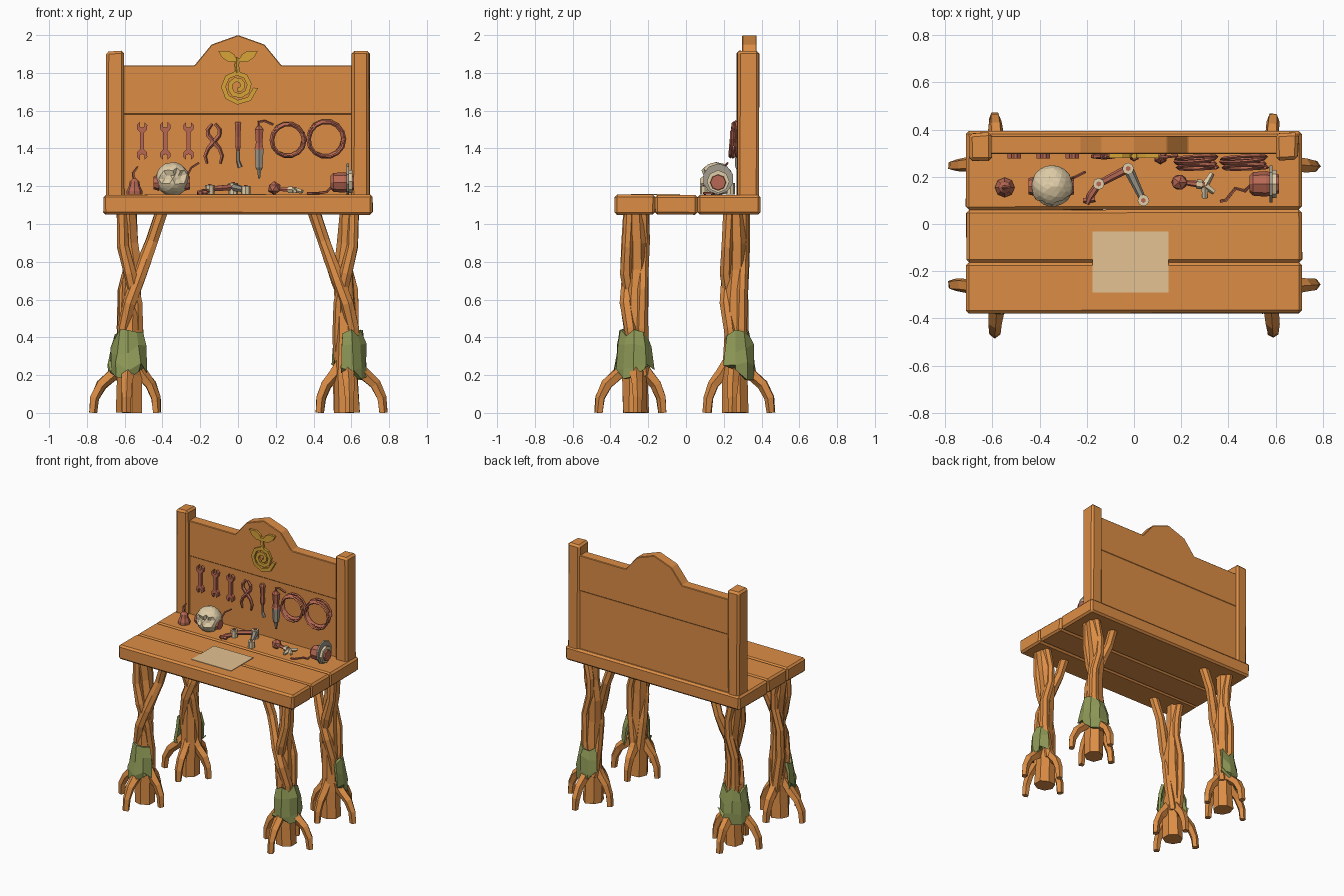
import bpy, bmesh, math, random
from mathutils import Vector

random.seed(4)
if "Cube" in bpy.data.objects:
    bpy.data.objects.remove(bpy.data.objects["Cube"])


def material(name, *rgb):
    m = bpy.data.materials.new(name)
    m.use_nodes = True
    m.diffuse_color = (*rgb, 1)
    m.node_tree.nodes["Principled BSDF"].inputs["Base Color"].default_value = (*rgb, 1)
    return m


WOOD = material("orange wood", .72, .27, .06)
MOSS = material("moss green", .27, .32, .095)
GOLD = material("gold", .68, .37, .04)
RED = material("copper red", .48, .14, .088)
BONE = material("bone", .74, .61, .39)
PAPER = material("paper", .77, .54, .29)
METAL = material("grey metal", .36, .33, .27)


def finish(bm, name, mat, bevel=0):
    if bevel:
        bmesh.ops.bevel(bm, geom=bm.edges[:], offset=bevel, segments=1, affect='EDGES')
    bmesh.ops.recalc_face_normals(bm, faces=bm.faces)
    me = bpy.data.meshes.new(name)
    bm.to_mesh(me)
    bm.free()
    me.materials.append(mat)
    ob = bpy.data.objects.new(name, me)
    bpy.context.scene.collection.objects.link(ob)
    return ob


def box(name, mat, lo, hi, bevel=0, wobble=0):
    bm = bmesh.new()
    bmesh.ops.create_cube(bm, size=1)
    for v in bm.verts:
        v.co = Vector([(a + b) / 2 + c * (b - a) + random.uniform(-wobble, wobble)
                       for a, b, c in zip(lo, hi, v.co)])
    return finish(bm, name, mat, bevel)


def prism(name, mat, outline, y0, y1, at=(0, 0), bevel=0):
    """Extrude an x-z outline from y0 to y1."""
    bm = bmesh.new()
    face = bm.faces.new([bm.verts.new((x + at[0], y0, z + at[1])) for x, z in outline])
    new = bmesh.ops.extrude_face_region(bm, geom=[face])["geom"]
    for v in new:
        if isinstance(v, bmesh.types.BMVert):
            v.co.y = y1
    return finish(bm, name, mat, bevel)


def tube(name, mat, path, radii, sides=6, jitter=0):
    """Sweep a ring along a path; radii is one number or one per point."""
    pts = [Vector(p) for p in path]
    if not isinstance(radii, (list, tuple)):
        radii = [radii] * len(pts)
    tans = [(pts[min(i + 1, len(pts) - 1)] - pts[max(i - 1, 0)]).normalized()
            for i in range(len(pts))]
    ref = min((Vector((1, 0, 0)), Vector((0, 1, 0)), Vector((0, 0, 1))),
              key=lambda a: max(abs(t.dot(a)) for t in tans))
    bm = bmesh.new()
    rings = []
    for p, t, r in zip(pts, tans, radii):
        u = t.cross(ref).normalized()
        w = t.cross(u)
        ring = []
        for k in range(sides):
            a = math.tau * k / sides
            s = r * (1 + random.uniform(-jitter, jitter))
            co = p + u * math.cos(a) * s + w * math.sin(a) * s
            co.z = max(co.z, 0)
            ring.append(bm.verts.new(co))
        rings.append(ring)
    for a, b in zip(rings, rings[1:]):
        for k in range(sides):
            n = (k + 1) % sides
            bm.faces.new((a[k], a[n], b[n], b[k]))
    bm.faces.new(rings[0])
    bm.faces.new(rings[-1])
    return finish(bm, name, mat)


# Table top planks, butted together
for name, y0, y1 in (("front", -.378, -.163), ("middle", -.163, .06), ("back", .06, .395)):
    box(name + "_plank", WOOD, (-.712, y0, 1.05), (.712, y1, 1.155), .013, .002)

# Back board with a raised crest, and its two posts
box("lower_back_board", WOOD, (-.62, .3, 1.13), (.62, .372, 1.58))
half = [(.23, 1.84), (.14, 1.95)]
crest = [(-.62, 1.58), (.62, 1.58), (.62, 1.84)] + half + [(0, 2)]
crest += [(-x, z) for x, z in reversed(half)] + [(-.62, 1.84)]
prism("upper_back_board", WOOD, crest, .297, .374, bevel=.004)
for side in (-1, 1):
    x0, x1 = sorted((side * .603, side * .697))
    box("back_post", WOOD, (x0, .27, 1.12), (x1, .386, 1.915), .014, .004)

# Twisted trunk legs with roots and a moss wrap
STRANDS = [
    [(0, 0, 0, .07), (.005, 0, .2, .066), (.005, 0, .42, .058), (.01, 0, .6, .052),
     (.02, .01, .76, .05), (0, .01, .9, .05), (-.012, 0, 1.07, .054)],
    [(-.03, 0, .25, .035), (-.03, -.025, .45, .034), (.0, -.045, .58, .036),
     (.045, -.035, .7, .037), (.085, -.01, .81, .035), (.122, .01, .91, .032), (.175, 0, 1.07, .033)],
    [(.03, .03, .2, .035), (.045, .01, .4, .033), (.04, -.02, .58, .032),
     (.005, -.045, .74, .035), (-.03, -.04, .88, .032), (-.035, -.03, 1.07, .03)],
    [(0, .045, .2, .035), (-.03, .035, .45, .033), (-.03, .04, .65, .03),
     (.01, .045, .8, .03), (.01, .05, .92, .028), (-.02, .045, 1.07, .03)],
]
ROOT = [(.02, .29, .034), (.085, .205, .034), (.145, .15, .031), (.18, .08, .027), (.188, 0, .023)]


def moss_wrap(cx, cy, facing):
    bm = bmesh.new()
    rows = []
    for z, r in ((.19, .1), (.25, .1), (.34, .088), (.42, .07)):
        row = []
        for k in range(6):
            a = facing + math.radians(-88 + k * 35)
            rr = r * random.uniform(.88, 1.1)
            dz = random.uniform(-.035, .025)
            if z < .22:
                dz += .07 * (abs(k - 2.5) / 2.5) ** 2
            row.append(bm.verts.new((cx + rr * math.cos(a), cy + rr * math.sin(a), z + dz)))
        rows.append(row)
    for a, b in zip(rows, rows[1:]):
        for k in range(5):
            bm.faces.new((a[k], a[k + 1], b[k + 1], b[k]))
    ob = finish(bm, "moss_wrap", MOSS)
    mod = ob.modifiers.new("thickness", 'SOLIDIFY')
    mod.thickness, mod.offset = .02, 0


for sx, cy, facing in ((-1, -.27, 250), (1, -.27, 340), (1, .258, 55), (-1, .262, 135)):
    cx = sx * .577
    sy = 1 if cy > 0 else -1
    for s in STRANDS:
        tube("leg_strand", WOOD, [(cx - sx * x, cy + y, z) for x, y, z, r in s],
             [p[3] for p in s], 7, .1)
    for k in range(4):
        a = math.pi / 2 * k - .07 * sx * sy
        # Roots facing the middle of the table are shorter
        reach = 1.02 if math.cos(a) * sx + math.sin(a) * sy > 0 else .78
        tube("leg_root", WOOD, [(cx + r * reach * math.cos(a), cy + r * reach * math.sin(a), z)
                                for r, z, w in ROOT], [w for r, z, w in ROOT], 5, .1)
    moss_wrap(cx, cy, math.radians(facing))

# Spiral ornament with a stem and two leaves
outer, inner = [], []
for i in range(20):
    a, r = -.1 - i * .75, .094 - i * .0041
    for edge, w in ((outer, .0125), (inner, -.0125)):
        edge.append(((r + w) * math.cos(a), (r + w) * math.sin(a)))
prism("spiral_ornament", GOLD, outer + inner[::-1], .28, .299, (0, 1.73))
tube("ornament_stem", GOLD, [(0, .288, 1.8), (-.005, .288, 1.84), (0, .288, 1.88)], .013, 5)
leaf = [(0, .0), (.05, .0), (.085, .025), (.105, .06), (.05, .06), (.02, .04)]
for s in (-1, 1):
    prism("ornament_leaf", GOLD, [(s * x, z) for x, z in leaf], .28, .298, (0, 1.857))

# Hanging wrenches
q = [(0, .07), (.012, .075), (.012, .1), (.028, .085), (.026, .06), (.011, .045)]
right = q + [(x, -z) for x, z in reversed(q)]
wrench = right + [(-x, z) for x, z in reversed(right) if x > 0]
for x in (-.508, -.385, -.262):
    prism("wrench", RED, wrench, .278, .299, (x, 1.44))

# Hanging pliers
for s in (-1, 1):
    tube("pliers_half", RED, [(-.13 + s * x, .287, z) for x, z in
         ((.008, 1.53), (.032, 1.5), (.03, 1.47), (0, 1.435), (-.03, 1.4), (-.045, 1.36), (-.035, 1.32))],
         [.008, .012, .012, .014, .011, .01, .007], 5)

# Hanging screwdriver and soldering iron
tube("screwdriver_handle", RED, [(0, .285, z) for z in (1.385, 1.41, 1.46, 1.53, 1.54)],
     [.01, .017, .014, .02, .014])
tube("screwdriver_shaft", METAL, [(0, .285, 1.39), (0, .285, 1.335), (.012, .285, 1.3)], [.009, .009, .013])
tube("iron_handle", RED, [(.112, .282, z) for z in (1.395, 1.405, 1.43, 1.5, 1.52)],
     [.03, .024, .02, .026, .01])
tube("iron_cord", RED, [(.112, .282, 1.51), (.11, .282, 1.54), (.14, .285, 1.545), (.185, .29, 1.525)], .007, 5)
tube("iron_tip", METAL, [(.112, .282, z) for z in (1.4, 1.3, 1.285, 1.24)], [.027, .021, .012, .006])

# Hanging cord coils
for x, z, r in ((.265, 1.445, .085), (.467, 1.45, .093)):
    path = []
    for i in range(58):
        a = i * math.tau / 14
        rr = r * (1 + .07 * math.sin(i * .37))
        path.append((x + rr * math.cos(a), .285 - .0009 * i + .006 * math.sin(a * 1.3), z + rr * math.sin(a)))
    tube("cord_coil", RED, path, .0075, 4)

# Oil can
tube("oil_can", RED, [(-.548, .155, z) for z in (1.155, 1.175, 1.2, 1.225, 1.24)],
     [.042, .042, .03, .025, .01], 8)
tube("oil_spout", RED, [(-.548, .155, 1.23), (-.555, .155, 1.27), (-.53, .155, 1.305)], [.01, .008, .005], 5)

# Round mask with sunken sockets and side discs
HEAD = Vector((-.347, .16, 1.238))
bm = bmesh.new()
bmesh.ops.create_icosphere(bm, subdivisions=3, radius=.089)
eyes = [Vector((s * .42, -.85, .2)).normalized() for s in (-1, 1)]
for v in bm.verts:
    n = v.co.normalized()
    v.co *= .78 if max(n.dot(e) for e in eyes) > .95 else random.uniform(.97, 1.02)
    v.co += HEAD
finish(bm, "round_mask", BONE)
for x in (-.1, .092):
    tube("mask_disc", RED, [HEAD + Vector((x * .7, 0, -.02)), HEAD + Vector((x, 0, -.02))], [.043, .034], 8)
tube("mask_wire", RED, [HEAD + Vector(p) for p in ((.07, .03, .0), (.1, .04, .06), (.14, .06, .085))], .006, 5)

# Jointed arm lying on the table
joints = [(-.15, .17, 1.185), (-.025, .235, 1.195), (.04, .1, 1.18)]
tube("arm_upper", RED, joints[:2], [.015, .018])
tube("arm_lower", METAL, joints[1:], [.022, .014])
for x, y, z in joints:
    tube("arm_joint", BONE, [(x, y, 1.157), (x, y, z + .022)], .025, 8)
    tube("joint_pin", RED, [(x, y, z), (x, y, z + .027)], .011, 6)
tube("arm_wrist", RED, [(-.15, .17, 1.175), (-.185, .12, 1.17), (-.2, .085, 1.165)], [.014, .016, .01])
tube("arm_finger", RED, [(-.215, .1, 1.165), (-.165, .105, 1.165)], .012, 5)

# Small ball-ended gripper
bm = bmesh.new()
bmesh.ops.create_icosphere(bm, subdivisions=1, radius=.037)
for v in bm.verts:
    v.co += Vector((.192, .177, 1.19))
finish(bm, "gripper_ball", RED)
tube("gripper_rod", RED, [(.22, .175, 1.185), (.3, .165, 1.18)], [.011, .016])
tube("gripper_knuckle", BONE, [(.265, .17, 1.182), (.29, .167, 1.182)], .02)
for dx, dy in ((.03, .05), (.04, -.03), (.0, -.055)):
    tube("gripper_claw", BONE, [(.3, .165, 1.18), (.3 + dx, .165 + dy, 1.172)], [.016, .011], 5)

# Rotary tool with a disc and a cord
tube("rotary_body", RED, [(x, .17, 1.22) for x in (.49, .505, .56, .615)], [.035, .05, .054, .04], 8)
tube("rotary_disc", METAL, [(.575, .17, 1.238), (.587, .17, 1.238)], .082, 10)
tube("rotary_hub", BONE, [(.585, .17, 1.225), (.605, .17, 1.225)], .06, 8)
tube("rotary_cord", RED, [(.5, .17, 1.2), (.47, .14, 1.17), (.43, .15, 1.164), (.39, .1, 1.163), (.365, .095, 1.163)], .007, 5)

# Sheet of paper
box("paper_sheet", PAPER, (-.175, -.29, 1.153), (.147, -.032, 1.159))
